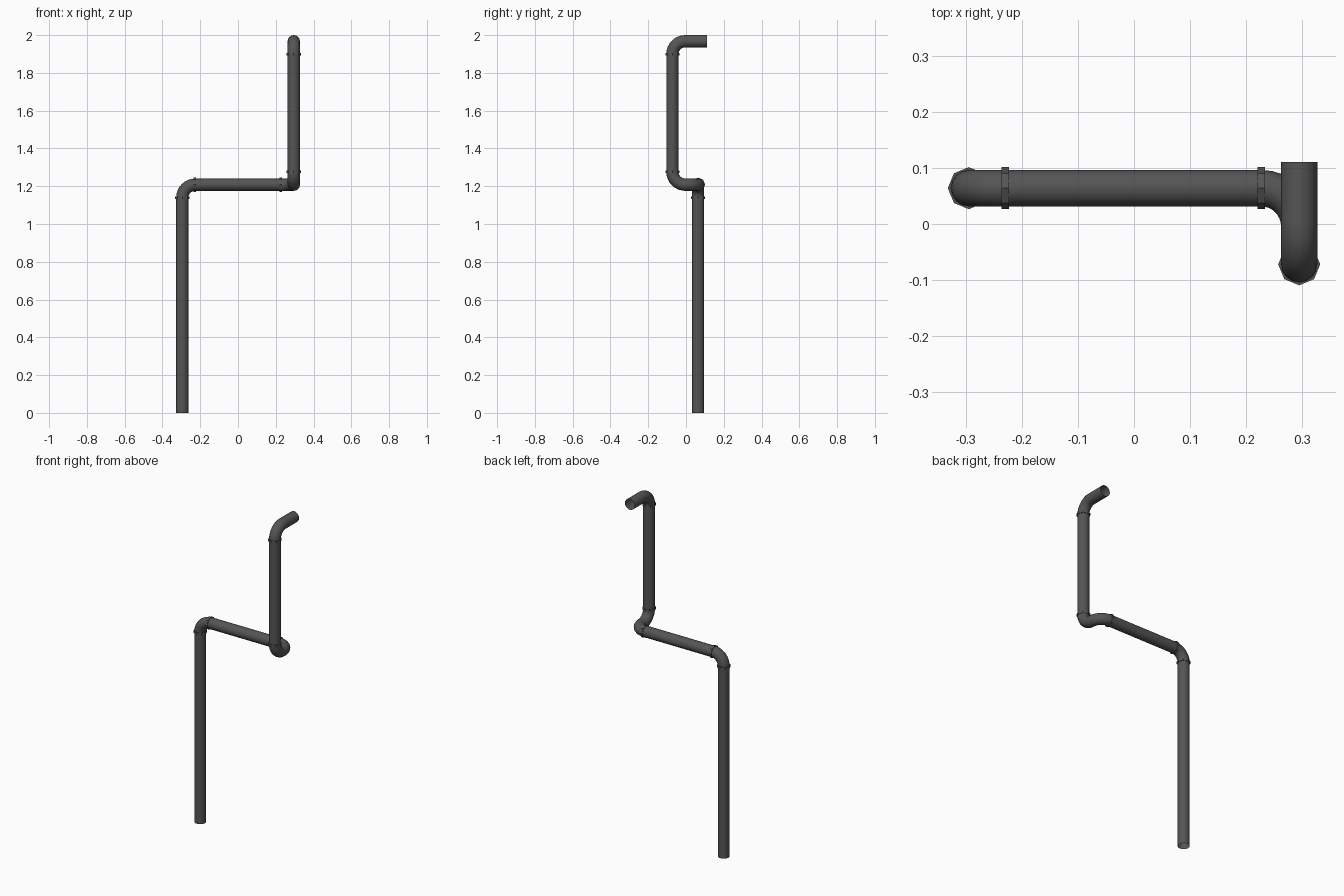
import bpy, bmesh, math
from mathutils import Vector as V

if "Cube" in bpy.data.objects:
    bpy.data.objects.remove(bpy.data.objects["Cube"])

R, RC, BEND = 0.0325, 0.0375, 0.068   # pipe, collar and elbow radii
X, YB, YF, ZL, ZT = 0.295, 0.064, -0.072, 1.208, 1.9675

mat = bpy.data.materials.new("dark_grey")
mat.diffuse_color = (0.09, 0.09, 0.09, 1)
mat.use_nodes = True
mat.node_tree.nodes["Principled BSDF"].inputs["Base Color"].default_value = mat.diffuse_color


def sweep(name, rings, normal, sides):
    """Skin circles given as (centre, tangent, radius)."""
    bm = bmesh.new()
    prev = None
    for c, t, r in rings:
        b = normal.cross(t)
        ring = [bm.verts.new(c + r * (normal * math.cos(a) + b * math.sin(a)))
                for a in (2 * math.pi * i / sides for i in range(sides))]
        if prev:
            for i in range(sides):
                j = (i + 1) % sides
                bm.faces.new((prev[i], ring[i], ring[j], prev[j]))
        prev = ring
    bmesh.ops.recalc_face_normals(bm, faces=bm.faces)
    me = bpy.data.meshes.new(name)
    bm.to_mesh(me)
    bm.free()
    me.materials.append(mat)
    ob = bpy.data.objects.new(name, me)
    bpy.context.collection.objects.link(ob)
    bpy.ops.object.select_all(action='DESELECT')
    ob.select_set(True)
    bpy.context.view_layer.objects.active = ob
    bpy.ops.object.shade_smooth_by_angle(angle=math.radians(30))


def side_of(t):
    return V((t.y, t.z, t.x))


def pipe(name, a, b):
    t = (b - a).normalized()
    sweep(name, [(a, t, R), (b, t, R)], side_of(t), 16)


def elbow(name, corner, din, dout, steps=8):
    centre = corner + BEND * (dout - din)
    rings = []
    for i in range(steps + 1):
        a = math.pi / 2 * i / steps
        s, c = math.sin(a), math.cos(a)
        rings.append((centre + BEND * (din * s - dout * c), din * c + dout * s, R))
    sweep(name, rings, din.cross(dout), 16)


def collar(name, c, t, h=0.0065):
    a, b = c - t * h, c + t * h
    sweep(name, [(a, t, R * 0.99), (a, t, RC), (b, t, RC), (b, t, R * 0.99)],
          side_of(t), 8)


EX, EY, EZ = V((1, 0, 0)), V((0, 1, 0)), V((0, 0, 1))
corner_left = V((-X, YB, ZL))
corner_back = V((X, YB, ZL))
corner_front = V((X, YF, ZL))
corner_top = V((X, YF, ZT))

# straight runs
pipe("lower_pipe", V((-X, YB, 0)), corner_left - EZ * BEND)
pipe("cross_pipe", corner_left + EX * BEND, corner_back - EX * BEND)
pipe("upper_pipe", corner_front + EZ * BEND, corner_top - EZ * BEND)
pipe("outlet_pipe", corner_top + EY * BEND, V((X, 0.111, ZT)))

# bends
elbow("left_elbow", corner_left, EZ, EX)
elbow("right_elbow", corner_back, EX, -EY)
elbow("rising_elbow", corner_front, -EY, EZ)
elbow("top_elbow", corner_top, EZ, EY)

# eight-sided joint collars
for name, pos, axis in (
        ("lower_collar", corner_left - EZ * BEND, EZ),
        ("cross_collar_left", corner_left + EX * 0.065, EX),
        ("cross_collar_right", corner_back - EX * BEND, EX),
        ("upper_collar_bottom", corner_front + EZ * BEND, EZ),
        ("upper_collar_top", corner_top - EZ * BEND, EZ)):
    collar(name, pos, axis)
